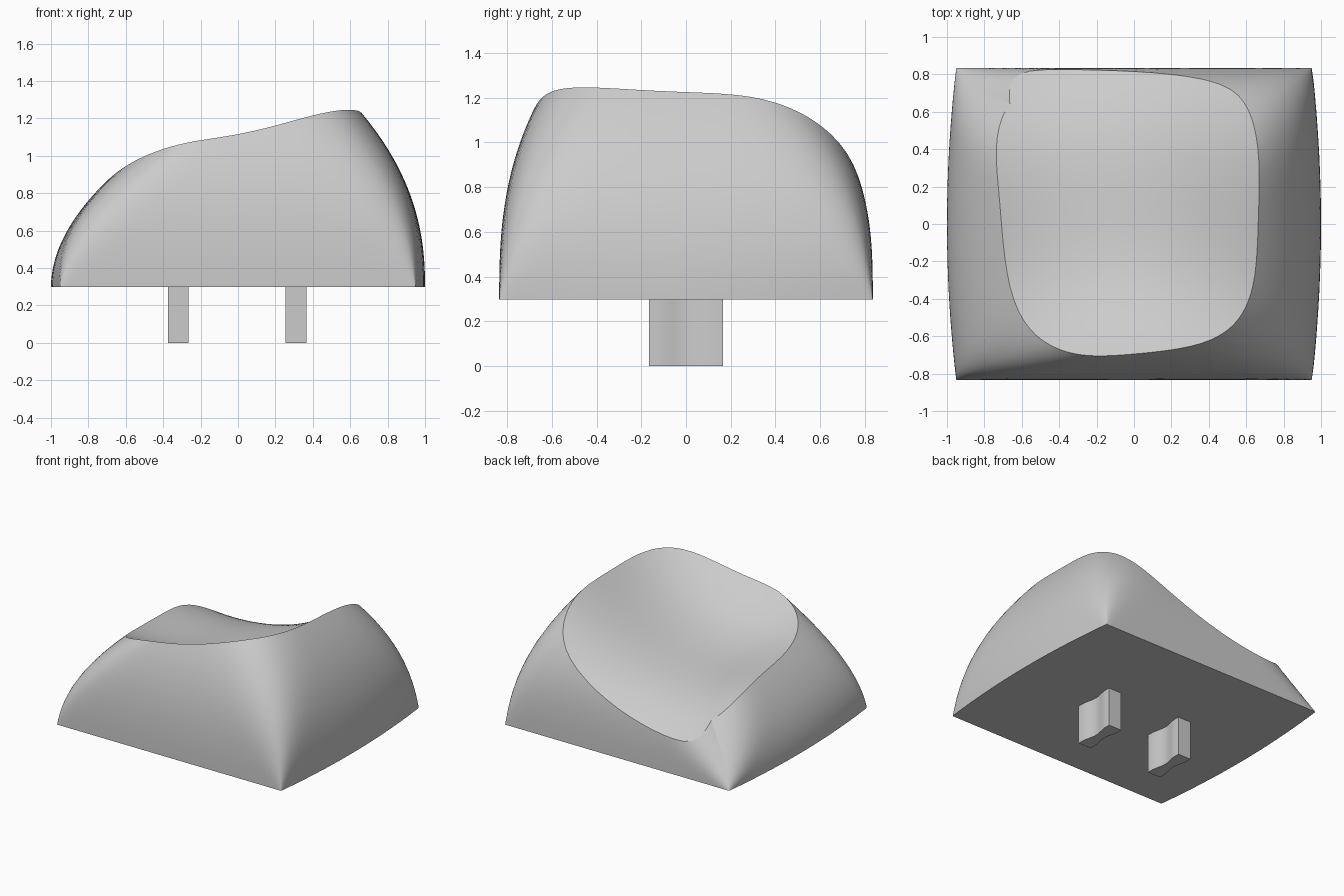
import bpy, bmesh, math

cube = bpy.data.objects.get("Cube")
if cube:
    bpy.data.objects.remove(cube, do_unlink=True)

BASE = 0.298        # underside height of the cap
SIDE = 28           # columns per side
WALL_ROWS = 28
DISH_ROWS = 24

grey = bpy.data.materials.new("light_grey_plastic")
grey.use_nodes = True
colour = (0.6, 0.6, 0.6, 1)
grey.diffuse_color = colour
grey.node_tree.nodes["Principled BSDF"].inputs["Base Color"].default_value = colour


def finish(bm, name):
    bmesh.ops.recalc_face_normals(bm, faces=bm.faces)
    mesh = bpy.data.meshes.new(name)
    bm.to_mesh(mesh)
    bm.free()
    obj = bpy.data.objects.new(name, mesh)
    bpy.context.collection.objects.link(obj)
    mesh.materials.append(grey)
    bpy.ops.object.select_all(action="DESELECT")
    obj.select_set(True)
    bpy.context.view_layer.objects.active = obj
    bpy.ops.object.shade_smooth_by_angle(angle=math.radians(28))
    return obj


def dish(x, y):
    """Scooped top: climbs to the left and front, drops away at the back."""
    spine = 0.855 - 0.084 * y + 0.141 * y**2 - 0.4 * y**3
    return spine + (0.285 + 0.03 * y) * x + (0.41 - 0.25 * y * y) * x * x


def wall(a, b, z):
    """Outer wall point for a direction (a, b) on the unit square."""
    t = z - BASE
    half_x = 1 - 0.4 * t**2.3 if a > 0 else 1 - 0.9 * t**1.95
    half_y = 0.835 - 0.366 * t**2.9 if b > 0 else 0.835 - 0.238 * t**2.64
    # Corners soften with height, the back right one most of all
    back_right = max(0, -a) * max(0, b)
    inv_n = 0.002 + (0.27 + 0.6 * back_right) * t
    n = 1 / inv_n
    k = (abs(a)**n + abs(b)**n) ** -inv_n
    u, v = a * k, b * k
    bow = 1 - 0.05 * v * v * max(0, 1 - t)
    return u * half_x * bow, v * half_y, z


def rim_height(a, b):
    low, high = BASE, 1.33
    for _ in range(40):
        mid = (low + high) / 2
        x, y, z = wall(a, b, mid)
        if z < dish(x, y):
            low = mid
        else:
            high = mid
    return low


# Directions round a square, packed closer near its corners
run = [math.sin(math.pi * (i / SIDE - 0.5)) for i in range(SIDE)]
dirs = ([(s, -1) for s in run] + [(1, s) for s in run]
        + [(-s, 1) for s in run] + [(-1, -s) for s in run])
rims = [rim_height(a, b) for a, b in dirs]

# Cap: curved walls up to the rim, then the scooped top
bm = bmesh.new()
rings = []
for r in range(WALL_ROWS + 1):
    f = r / WALL_ROWS
    rings.append([bm.verts.new(wall(a, b, BASE + (h - BASE) * f))
                  for (a, b), h in zip(dirs, rims)])
rim = [v.co.copy() for v in rings[-1]]
for r in range(1, DISH_ROWS):
    s = 1 - r / DISH_ROWS
    rings.append([bm.verts.new((p.x * s, p.y * s, dish(p.x * s, p.y * s))) for p in rim])
count = len(dirs)
for lower, upper in zip(rings, rings[1:]):
    for i in range(count):
        j = (i + 1) % count
        bm.faces.new((lower[i], lower[j], upper[j], upper[i]))
middle = bm.verts.new((0, 0, dish(0, 0)))
for i in range(count):
    bm.faces.new((rings[-1][i], rings[-1][(i + 1) % count], middle))
bm.faces.new(rings[0])
finish(bm, "cap")


# Stems: two upright prongs with a waisted cross-section
def stem(name, cx):
    steps = 16
    side = []
    for i in range(steps + 1):
        y = -0.165 + 0.33 * i / steps
        waist = 0.01 * (1 + math.cos(math.pi * min(1, abs(y) / 0.13)))
        side.append((0.055 - waist, y))
    outline = side + [(-x, y) for x, y in reversed(side)]
    bm = bmesh.new()
    face = bm.faces.new([bm.verts.new((cx + x, y, 0)) for x, y in outline])
    top = bmesh.ops.extrude_face_region(bm, geom=[face])["geom"]
    bmesh.ops.translate(bm, vec=(0, 0, BASE + 0.01),
                        verts=[g for g in top if isinstance(g, bmesh.types.BMVert)])
    finish(bm, name)


stem("right_stem", -0.32)
stem("left_stem", 0.31)
